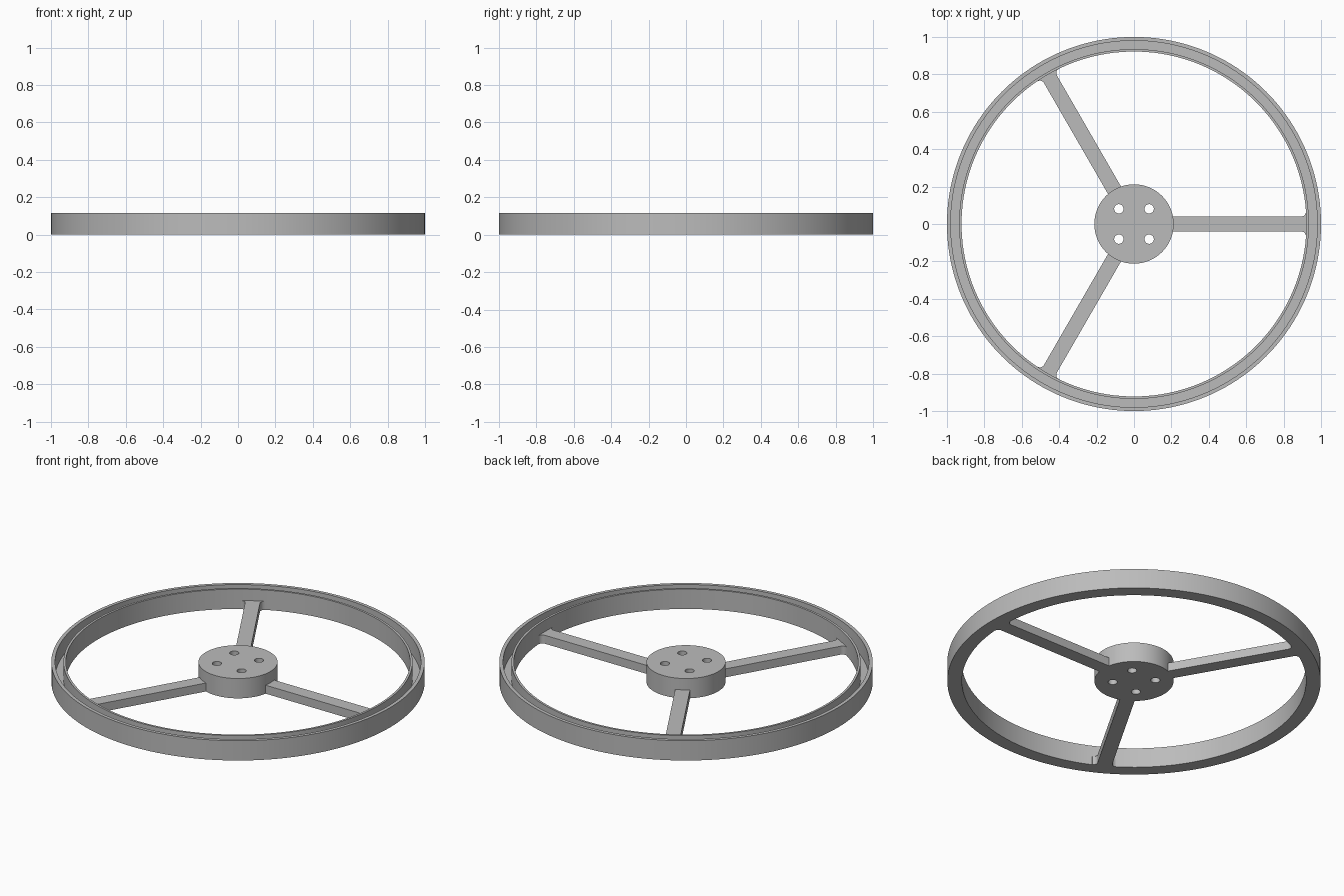
import bpy, bmesh, math
from mathutils import Matrix

if "Cube" in bpy.data.objects:
    bpy.data.objects.remove(bpy.data.objects["Cube"])

HEIGHT = 0.117
metal = bpy.data.materials.new("grey metal")
metal.diffuse_color = (0.5, 0.5, 0.5, 1)
metal.use_nodes = True
metal.node_tree.nodes["Principled BSDF"].inputs["Base Color"].default_value = metal.diffuse_color


def circle(r, cx=0, cy=0, n=96):
    return [(cx + r * math.cos(2 * math.pi * i / n),
             cy + r * math.sin(2 * math.pi * i / n)) for i in range(n)]


def finish(name, bm, angle=30):
    bmesh.ops.remove_doubles(bm, verts=bm.verts, dist=1e-5)
    bmesh.ops.recalc_face_normals(bm, faces=bm.faces)
    me = bpy.data.meshes.new(name)
    bm.to_mesh(me)
    bm.free()
    me.materials.append(metal)
    ob = bpy.data.objects.new(name, me)
    bpy.context.collection.objects.link(ob)
    bpy.ops.object.select_all(action='DESELECT')
    ob.select_set(True)
    bpy.context.view_layer.objects.active = ob
    bpy.ops.object.shade_smooth_by_angle(angle=math.radians(angle))
    return ob


def plate(name, outlines, height, turn=0):
    """Extrude a flat outline (later outlines are holes) up from z = 0."""
    cu = bpy.data.curves.new(name + "_outline", 'CURVE')
    cu.dimensions, cu.fill_mode, cu.extrude = '2D', 'BOTH', height / 2
    for pts in outlines:
        sp = cu.splines.new('POLY')
        sp.points.add(len(pts) - 1)
        sp.use_cyclic_u = True
        for p, (x, y) in zip(sp.points, pts):
            p.co = (x, y, 0, 1)
    tmp = bpy.data.objects.new(name + "_outline", cu)
    bpy.context.collection.objects.link(tmp)
    bpy.context.view_layer.update()
    bm = bmesh.new()
    bm.from_mesh(tmp.to_mesh())
    bpy.data.objects.remove(tmp)
    bm.transform(Matrix.Rotation(turn, 4, 'Z') @ Matrix.Translation((0, 0, height / 2)))
    return finish(name, bm)


# Rim: thin-walled channel, open at the top, spun about z
section = [(0.922, 0), (1, 0), (1, HEIGHT), (0.98, HEIGHT),
           (0.98, 0.02), (0.935, 0.02), (0.935, HEIGHT), (0.922, HEIGHT)]
bm = bmesh.new()
verts = [bm.verts.new((r, 0, z)) for r, z in section]
edges = [bm.edges.new((verts[i], verts[i - 1])) for i in range(len(verts))]
bmesh.ops.spin(bm, geom=verts + edges, cent=(0, 0, 0), axis=(0, 0, 1),
               angle=2 * math.pi, steps=160)
finish("rim", bm)

# Hub: disc with four bolt holes
holes = [circle(0.025, sx * 0.081, sy * 0.081, 32) for sx in (-1, 1) for sy in (-1, 1)]
plate("hub", [circle(0.212)] + holes, HEIGHT)

# Spokes: flat bars with rounded fillets where they meet the rim
HALF, FILLET = 0.04, 0.025
cx, cy = 0.919 - FILLET, HALF + FILLET
side = [(0.2, HALF)]
for i in range(9):
    a = math.radians(-90 + 90 * i / 8)
    side.append((cx + FILLET * math.cos(a), cy + FILLET * math.sin(a)))
side.append((math.sqrt(0.926 ** 2 - cy ** 2), cy))
side.append((math.sqrt(0.926 ** 2 - (HALF / 2) ** 2), HALF / 2))
outline = side + [(x, -y) for x, y in reversed(side)]
for k in range(3):
    plate(f"spoke_{k + 1}", [outline], 0.05, math.radians(120 * k))
